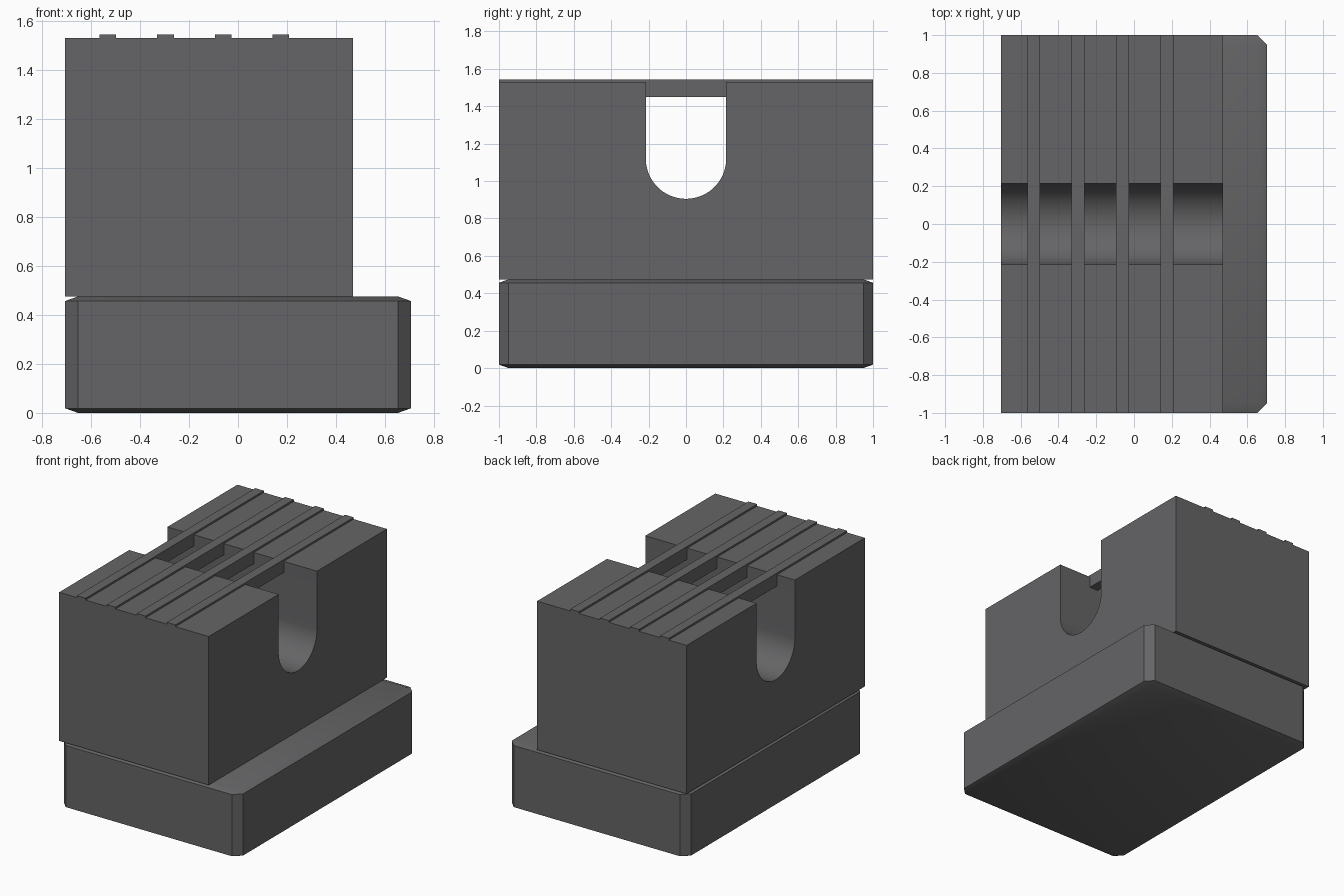
import bpy, bmesh, math
from mathutils import Vector

cube = bpy.data.objects.get("Cube")
if cube:
    bpy.data.objects.remove(cube)

# Single dark grey finish
grey = bpy.data.materials.new("dark_grey")
grey.use_nodes = True
colour = (0.13, 0.13, 0.135, 1)
grey.diffuse_color = colour
grey.node_tree.nodes["Principled BSDF"].inputs["Base Color"].default_value = colour


def finish(name, bm):
    """Turn a bmesh into a named object with sharp-edged smooth shading."""
    bmesh.ops.recalc_face_normals(bm, faces=bm.faces)
    mesh = bpy.data.meshes.new(name)
    bm.to_mesh(mesh)
    bm.free()
    mesh.materials.append(grey)
    obj = bpy.data.objects.new(name, mesh)
    bpy.context.collection.objects.link(obj)
    bpy.ops.object.select_all(action="DESELECT")
    obj.select_set(True)
    bpy.context.view_layer.objects.active = obj
    bpy.ops.object.shade_smooth_by_angle(angle=math.radians(30))
    return obj


def box(low, high):
    bm = bmesh.new()
    bmesh.ops.create_cube(bm, size=1)
    low, high = Vector(low), Vector(high)
    bmesh.ops.scale(bm, vec=high - low, verts=bm.verts)
    bmesh.ops.translate(bm, vec=(low + high) / 2, verts=bm.verts)
    return bm


LEFT, RIGHT, BASE_X = -0.705, 0.47, 0.705
BASE_TOP, BLOCK_TOP = 0.475, 1.53

# Base slab: chamfered while tall, then flattened so the top chamfer is shallow
flatten = 0.36
base = box((-BASE_X, -1, 0), (BASE_X, 1, BASE_TOP / flatten))
bmesh.ops.bevel(base, geom=base.edges[:], offset=0.052, segments=1, affect="EDGES")
bmesh.ops.scale(base, vec=(1, 1, flatten), verts=base.verts)
finish("base_slab", base)

# Upper block: side profile with a round-bottomed slot, extruded along x
SLOT_R, SLOT_Z, STEPS = 0.215, 1.12, 32
profile = [(-1, BASE_TOP), (1, BASE_TOP), (1, BLOCK_TOP), (SLOT_R, BLOCK_TOP)]
for i in range(STEPS + 1):
    a = -math.pi * i / STEPS
    profile.append((SLOT_R * math.cos(a), SLOT_Z + SLOT_R * math.sin(a)))
profile += [(-SLOT_R, BLOCK_TOP), (-1, BLOCK_TOP)]
block = bmesh.new()
side = block.faces.new([block.verts.new((LEFT, y, z)) for y, z in profile])
extruded = bmesh.ops.extrude_face_region(block, geom=[side], use_keep_orig=True)
bmesh.ops.translate(block, vec=(RIGHT - LEFT, 0, 0),
                    verts=[v for v in extruded["geom"] if isinstance(v, bmesh.types.BMVert)])
finish("slotted_block", block)

# Four ribs running front to back and bridging the slot
for i in range(4):
    x = -0.531 + 0.2353 * i
    finish(f"rib_{i + 1}", box((x - 0.034, -1, 1.45), (x + 0.034, 1, 1.543)))
